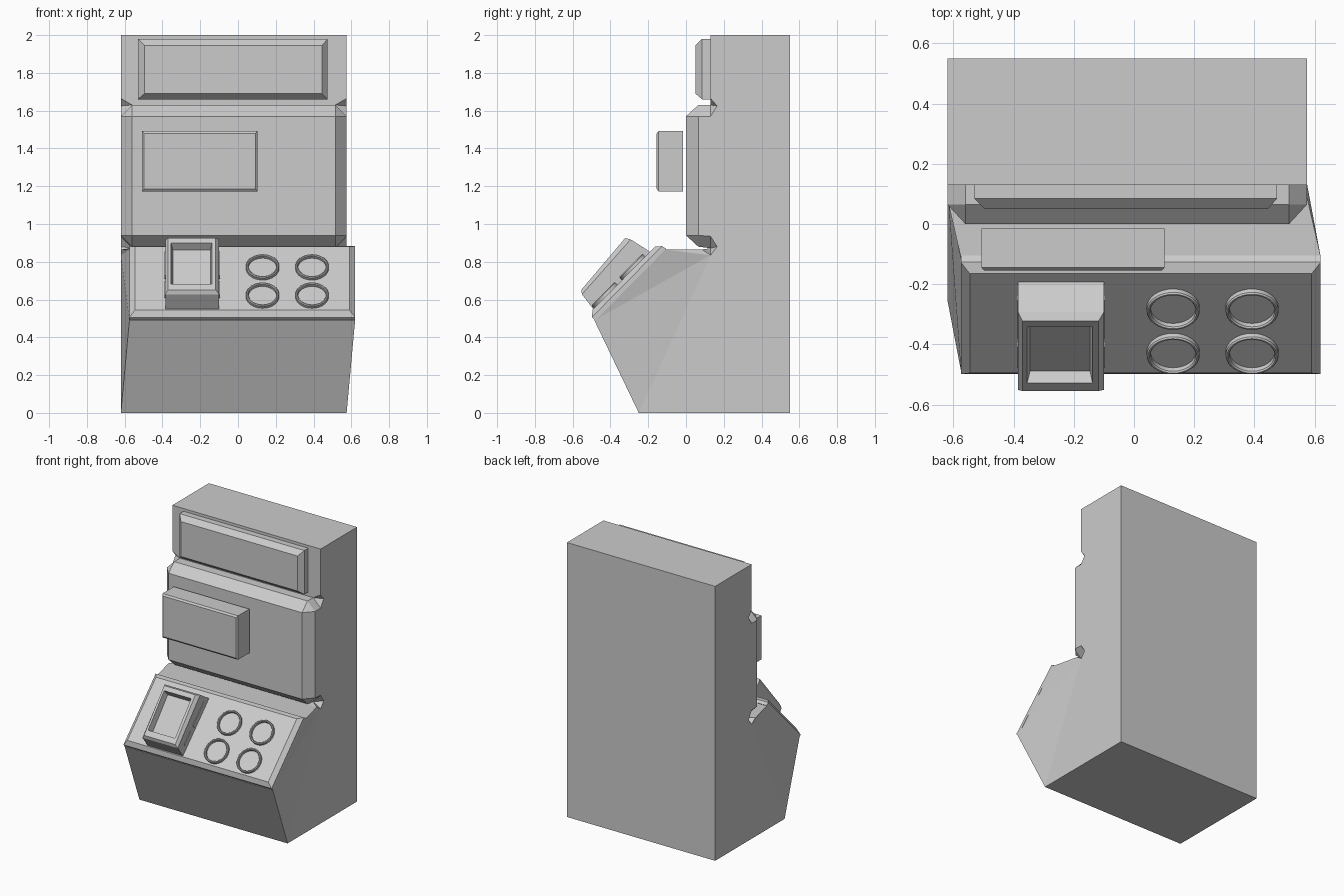
import bpy, bmesh, math

if "Cube" in bpy.data.objects:
    bpy.data.objects.remove(bpy.data.objects["Cube"])


def finish(name, bm, smooth=False):
    bmesh.ops.recalc_face_normals(bm, faces=bm.faces)
    me = bpy.data.meshes.new(name)
    bm.to_mesh(me)
    bm.free()
    ob = bpy.data.objects.new(name, me)
    bpy.context.collection.objects.link(ob)
    if smooth:
        bpy.context.view_layer.objects.active = ob
        ob.select_set(True)
        bpy.ops.object.shade_smooth_by_angle(angle=math.radians(35))
        ob.select_set(False)
    return ob


def skin(name, loops, place, closed=False, smooth=False):
    """Bridge equal-length loops of (x, up, out) points; cap the ends unless closed."""
    bm = bmesh.new()
    rings = [[bm.verts.new(place(*p)) for p in loop] for loop in loops]
    n = len(rings[0])
    pairs = list(zip(rings, rings[1:]))
    if closed:
        pairs.append((rings[-1], rings[0]))
    else:
        bm.faces.new(rings[0])
        bm.faces.new(rings[-1])
    for a, b in pairs:
        for i in range(n):
            j = (i + 1) % n
            bm.faces.new((a[i], a[j], b[j], b[i]))
    return finish(name, bm, smooth)


def rect(x0, x1, u0, u1, h0, h1=None):
    h1 = h0 if h1 is None else h1
    return [(x0, u0, h0), (x1, u0, h0), (x1, u1, h1), (x0, u1, h1)]


def upright(x, u, h):
    return (x, -h, u)


def on_panel(x, u, h):
    return (x, -.495 + .702 * u - .712 * h, .545 + .712 * u + .702 * h)


# Cabinet: named half-profile points (side inset, y, z), console front skewed in x
P = dict(
    back_bot=(0, .55, 0), back_top=(0, .55, 2), head=(0, .13, 2),
    B=(0, .13, 1.665), A=(.06, .13, 1.63), C=(0, .165, 1.625), D=(0, .13, 1.57),
    E=(0, .065, 1.57), F=(.06, .065, 1.63), G=(.06, 0, 1.57), H=(.06, 0, .94),
    I=(.06, .065, .88), J=(0, .065, .94), K=(0, .13, .935), L=(.06, .13, .872),
    M=(0, .165, .88), N=(0, .13, .835), O=(0, .085, .865),
    Q=(0, -.11, .865), R=(0, -.485, .49), S=(0, -.25, 0), W=(0, .13, 0))
bm = bmesh.new()
sides = []
for s in (-1, 1):
    sides.append({k: bm.verts.new(((.0225 if k in 'QR' else -.0225) + s * (.5975 - i), y, z))
                  for k, (i, y, z) in P.items()})
left, right = sides
ring = ['back_bot', 'back_top', 'head'] + list('BAFGHILOQRSW')
for a, b in zip(ring, ring[1:] + ring[:1]):
    bm.faces.new((left[a], left[b], right[b], right[a]))
side_faces = [['back_bot', 'back_top', 'head'] + list('BCDEJKMNW')]
side_faces += [list(f) for f in ('NOQ', 'NQR', 'NRS', 'NSW', 'ABC', 'ACD', 'ADEF', 'FEG',
                                 'GEJH', 'HJI', 'IJKL', 'LKM', 'LMN', 'LNO')]
for side in sides:
    for f in side_faces:
        bm.faces.new([side[k] for k in f])
finish('cabinet', bm)

# Bevelled header sign
skin('header_panel', [rect(-.53, .475, 1.66, 1.98, -.135), rect(-.53, .475, 1.66, 1.98, -.085),
                      rect(-.495, .445, 1.69, 1.945, -.05)], upright)

# Floating display block
skin('display', [rect(-.507, .102, 1.172, 1.492, .015), rect(-.507, .102, 1.172, 1.492, .145),
                 rect(-.497, .092, 1.185, 1.48, .155)], upright)

# Sloped control panel with chamfered border
skin('control_panel', [rect(-.575, .62, -.03, .505, -.05), rect(-.575, .62, -.03, .499, -.025),
                       rect(-.545, .59, 0, .47, 0)], on_panel)

# Hooded reader with recessed window
skin('reader', [rect(-.385, -.10, .005, .432, -.005), rect(-.385, -.10, .008, .43, .015),
                rect(-.385, -.10, .02, .408, .098, .118),
                rect(-.37, -.118, .034, .392, .117, .144),
                rect(-.355, -.138, .075, .36, .12, .141),
                rect(-.345, -.146, .085, .352, .075, .096)], on_panel)

# Thin slats on both flanks of the reader
for side, x in (('left', -.385), ('right', -.10)):
    for i, (u0, u1) in enumerate(((.07, .17), (.21, .39))):
        skin(f'reader_slat_{side}_{i}', [rect(x - .004, x + .004, u0, u1, .02),
                                         rect(x - .004, x + .004, u0, u1, .045)], on_panel)

# Four button rings
for i, (x, u) in enumerate([(.13, .31), (.13, .1), (.392, .31), (.392, .1)]):
    loops = []
    for r, h in ((.088, -.004), (.088, .016), (.084, .021), (.079, .021), (.075, .016), (.075, -.004)):
        loops.append([(x + r * math.cos(t * math.pi / 16), u + r * math.sin(t * math.pi / 16), h)
                      for t in range(32)])
    skin(f'button_ring_{i}', loops, on_panel, closed=True, smooth=True)
